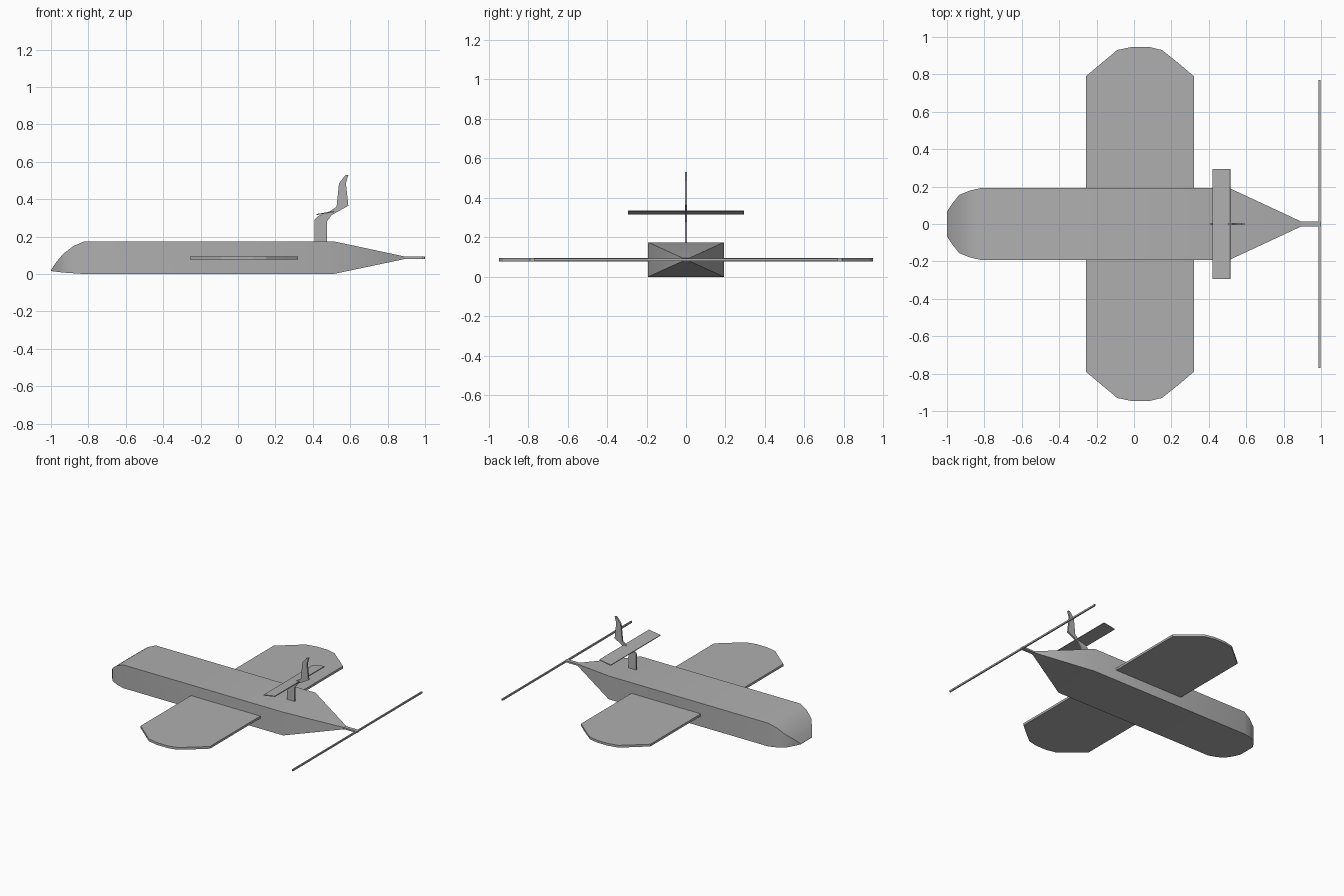
import bpy, bmesh, math
from mathutils import Vector

cube = bpy.data.objects.get("Cube")
if cube:
    bpy.data.objects.remove(cube, do_unlink=True)

grey = bpy.data.materials.new("plain_grey")
grey.use_nodes = True
colour = (0.43, 0.43, 0.43, 1)
grey.diffuse_color = colour
grey.node_tree.nodes["Principled BSDF"].inputs["Base Color"].default_value = colour


def finish(name, bm, smooth=False):
    bmesh.ops.recalc_face_normals(bm, faces=bm.faces)
    mesh = bpy.data.meshes.new(name)
    bm.to_mesh(mesh)
    bm.free()
    mesh.materials.append(grey)
    obj = bpy.data.objects.new(name, mesh)
    bpy.context.collection.objects.link(obj)
    if smooth:
        bpy.ops.object.select_all(action='DESELECT')
        obj.select_set(True)
        bpy.context.view_layer.objects.active = obj
        bpy.ops.object.shade_smooth_by_angle(angle=math.radians(30))
    return obj


def slab(name, outline, offset):
    """Flat outline pushed along the offset vector."""
    bm = bmesh.new()
    face = bm.faces.new([bm.verts.new(p) for p in outline])
    top = bmesh.ops.extrude_face_region(bm, geom=[face])["geom"]
    bmesh.ops.translate(bm, vec=Vector(offset),
                        verts=[v for v in top if isinstance(v, bmesh.types.BMVert)])
    return finish(name, bm)


def loft(name, stations):
    """Rectangular sections: x, half width, bottom, top."""
    bm = bmesh.new()
    rings = [[bm.verts.new(p) for p in ((x, -w, lo), (x, w, lo), (x, w, hi), (x, -w, hi))]
             for x, w, lo, hi in stations]
    for a, b in zip(rings, rings[1:]):
        for i in range(4):
            j = (i + 1) % 4
            bm.faces.new((a[i], a[j], b[j], b[i]))
    bm.faces.new(rings[0])
    bm.faces.new(rings[-1])
    return finish(name, bm, smooth=True)


# Fuselage with rounded nose and tapered tail
loft("fuselage", [
    (-1.0, 0.067, 0.016, 0.022), (-0.97, 0.112, 0.012, 0.066),
    (-0.935, 0.155, 0.008, 0.107), (-0.88, 0.178, 0.004, 0.15),
    (-0.82, 0.192, 0, 0.175), (0.51, 0.192, 0, 0.175),
    (0.89, 0.015, 0.08, 0.094)])

# Propeller shaft and blade
loft("propeller_shaft", [(0.88, 0.014, 0.081, 0.093), (1.0, 0.014, 0.081, 0.093)])
loft("propeller_blade", [(0.987, 0.77, 0.081, 0.093), (0.997, 0.77, 0.081, 0.093)])

# Wings with clipped round tips
tip = [(-0.257, 0.19), (-0.257, 0.79), (-0.17, 0.863), (-0.09, 0.93), (-0.01, 0.947),
       (0.08, 0.947), (0.15, 0.93), (0.24, 0.858), (0.32, 0.79), (0.32, 0.19)]
for name, side in (("rear_wing", 1), ("front_wing", -1)):
    slab(name, [(x, side * y, 0.078) for x, y in tip], (0, 0, 0.017))

# Stepped tail fin
fin = [(0.41, 0.16), (0.41, 0.29), (0.43, 0.31), (0.49, 0.335), (0.527, 0.36),
       (0.54, 0.485), (0.575, 0.53), (0.59, 0.53), (0.577, 0.485), (0.59, 0.365),
       (0.5, 0.315), (0.475, 0.28), (0.475, 0.16)]
slab("tail_fin", [(x, -0.006, z) for x, z in fin], (0, 0.012, 0))

# Tailplane, tilted up toward the tail
slab("tailplane", [(0.42, -0.295, 0.315), (0.515, -0.295, 0.331),
                   (0.515, 0.295, 0.331), (0.42, 0.295, 0.315)], (-0.001, 0, 0.006))
